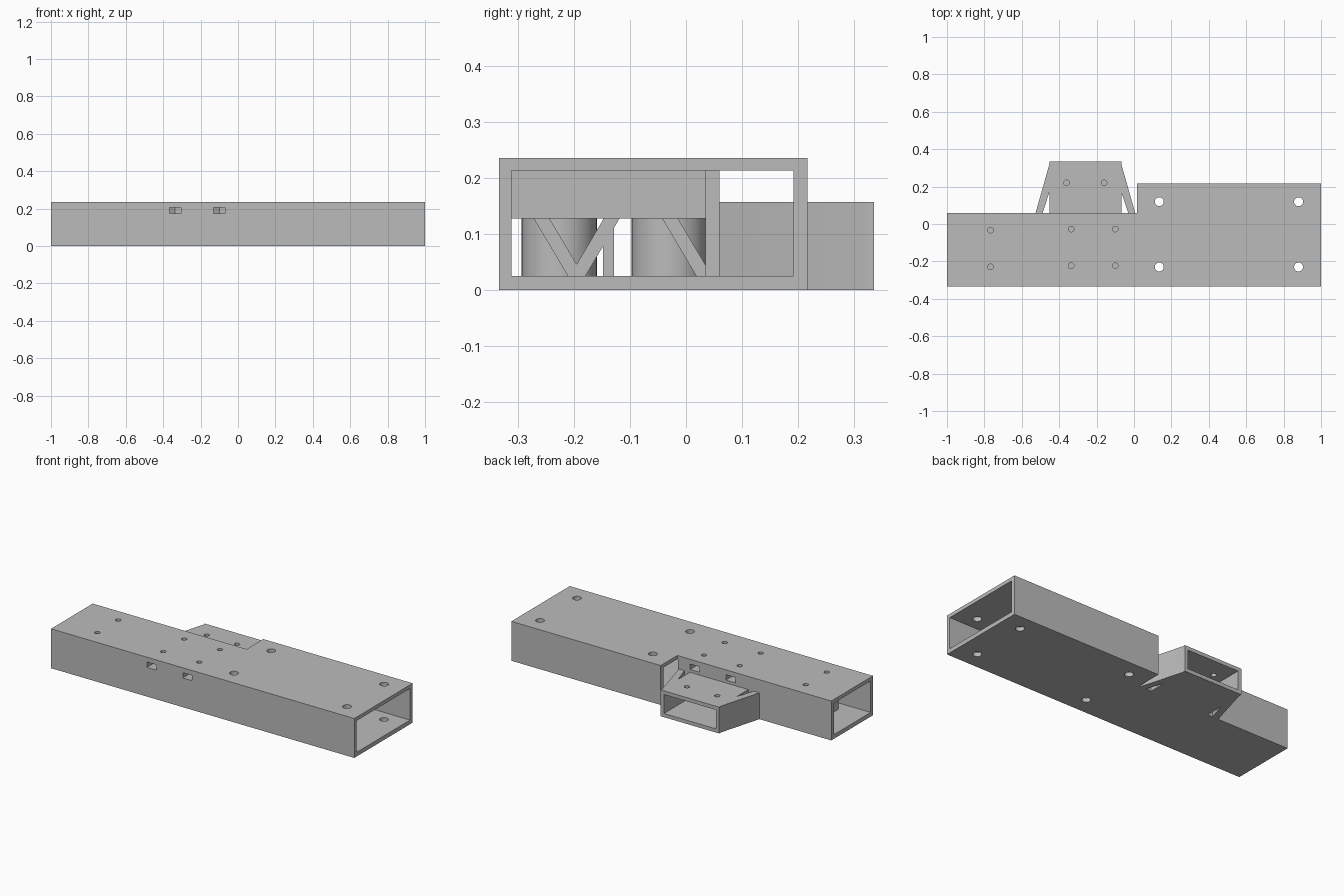
import bpy, bmesh, math
from mathutils import Vector

if "Cube" in bpy.data.objects:
    bpy.data.objects.remove(bpy.data.objects["Cube"], do_unlink=True)

grey = bpy.data.materials.new("light grey plastic")
grey.use_nodes = True
COLOUR = (0.5, 0.5, 0.5, 1)
grey.diffuse_color = COLOUR
grey.node_tree.nodes["Principled BSDF"].inputs["Base Color"].default_value = COLOUR


def prism(name, outline, low, high, axis="z"):
    """Extrude an outline along z (points are x, y) or along x (points are y, z)."""
    bm = bmesh.new()
    place = (lambda a, b: (a, b, low)) if axis == "z" else (lambda a, b: (low, a, b))
    face = bm.faces.new([bm.verts.new(place(a, b)) for a, b in outline])
    out = bmesh.ops.extrude_face_region(bm, geom=[face])
    move = Vector((0, 0, high - low)) if axis == "z" else Vector((high - low, 0, 0))
    new = [v for v in out["geom"] if isinstance(v, bmesh.types.BMVert)]
    bmesh.ops.translate(bm, verts=new, vec=move)
    bmesh.ops.recalc_face_normals(bm, faces=bm.faces)
    mesh = bpy.data.meshes.new(name)
    bm.to_mesh(mesh)
    bm.free()
    mesh.materials.append(grey)
    obj = bpy.data.objects.new(name, mesh)
    bpy.context.collection.objects.link(obj)
    return obj


def box(name, x0, x1, y0, y1, z0, z1):
    return prism(name, [(x0, y0), (x1, y0), (x1, y1), (x0, y1)], z0, z1)


def ngon(x, y, r, n):
    return [(x + r * math.cos(math.tau * i / n), y + r * math.sin(math.tau * i / n))
            for i in range(n)]


def cut(obj, cutters):
    bpy.context.view_layer.objects.active = obj
    for c in cutters:
        c.hide_render = True
        mod = obj.modifiers.new("cut", "BOOLEAN")
        mod.operation, mod.solver, mod.object = "DIFFERENCE", "EXACT", c
        bpy.ops.object.modifier_apply(modifier=mod.name)


def discard(cutters):
    for c in cutters:
        bpy.data.objects.remove(c, do_unlink=True)


FRONT, BACK, WIDE, STEP = -0.333, 0.06, 0.217, 0.015
FLOOR, CEILING, TOP = 0.025, 0.213, 0.235
NUT_X, ROWS = (-0.336, -0.1), (-0.223, -0.027)

# Stepped tube with a hollow through both sections
tube = prism("stepped_tube", [(-1, FRONT), (1, FRONT), (1, WIDE), (STEP, WIDE),
                              (STEP, BACK), (-1, BACK)], 0, TOP)
hollows = [box("narrow_hollow", -1.1, 0.1, -0.311, 0.035, FLOOR, CEILING),
           box("wide_hollow", STEP - 0.005, 1.1, -0.311, 0.192, FLOOR, CEILING)]
cut(tube, hollows)

# Through holes in the wide section
bolts = [prism("bolt_hole", ngon(x, y, 0.024, 32), -0.1, 0.4)
         for x in (0.135, 0.88) for y in (-0.23, 0.119)]
cut(tube, bolts)

# Nut block under the roof, with screw holes and side slots for the nuts
block = box("nut_block", -0.44, -0.01, -0.32, 0.045, 0.127, 0.222)
drills, slots = [], []
for x in NUT_X:
    for y in ROWS:
        drills.append(prism("screw_hole", ngon(x, y, 0.015, 24), 0.14, 0.4))
    slots += [
        prism("front_slot", [(x - 0.031, -0.4), (x + 0.031, -0.4), (x + 0.031, -0.205),
                             (x, -0.187), (x - 0.031, -0.205)], 0.174, 0.206),
        prism("back_slot", [(x - 0.031, 0.1), (x - 0.031, -0.045), (x, -0.063),
                            (x + 0.031, -0.045), (x + 0.031, 0.1)], 0.174, 0.206)]
for part in (tube, block):
    cut(part, drills + slots)

# Round screw posts near the narrow end
posts = []
for y in ROWS:
    post = prism("screw_post", ngon(-0.767, y - 0.003, 0.067, 48), 0.02, 0.222)
    drill = prism("post_hole", ngon(-0.767, y - 0.006, 0.015, 24), 0.08, 0.4)
    for part in (tube, post):
        cut(part, [drill])
    drills.append(drill)
    posts.append(post)

# Truss ribs below the nut block
for top, bottom in ((-0.259, -0.195), (-0.131, -0.195), (-0.03, 0.034)):
    prism("truss_rib", [(top - 0.014, 0.13), (top + 0.014, 0.13),
                        (bottom + 0.014, 0.022), (bottom - 0.014, 0.022)],
          -0.24, -0.2, "x")
box("centre_rib", -0.24, -0.2, -0.148, -0.128, 0.022, 0.13)

# Side socket with tapered gussets, open to the back
MID = -0.26
socket = prism("side_socket", [(MID - 0.268, 0.05), (MID + 0.268, 0.05), (MID + 0.266, BACK),
                               (MID + 0.193, 0.318), (MID + 0.193, 0.335), (MID - 0.193, 0.335),
                               (MID - 0.193, 0.318), (MID - 0.266, BACK)], 0, 0.157)
openings = [box("socket_hollow", MID - 0.171, MID + 0.171, 0.07, 0.4, 0.022, 0.135)]
for s in (-1, 1):
    openings.append(prism("gusset_gap", [(MID + s * 0.193, 0.04), (MID + s * 0.235, 0.04),
                                         (MID + s * 0.193, 0.168)], -0.1, 0.3))
    openings.append(prism("socket_hole", ngon(MID + s * 0.1, 0.22, 0.015, 24), 0.1, 0.3))
cut(socket, openings)

discard(hollows + bolts + drills + slots + openings)

# Round walls smooth, flat walls crisp
bpy.ops.object.select_all(action="DESELECT")
for part in [tube, block, socket] + posts:
    part.select_set(True)
bpy.context.view_layer.objects.active = tube
bpy.ops.object.shade_smooth_by_angle(angle=math.radians(25))
